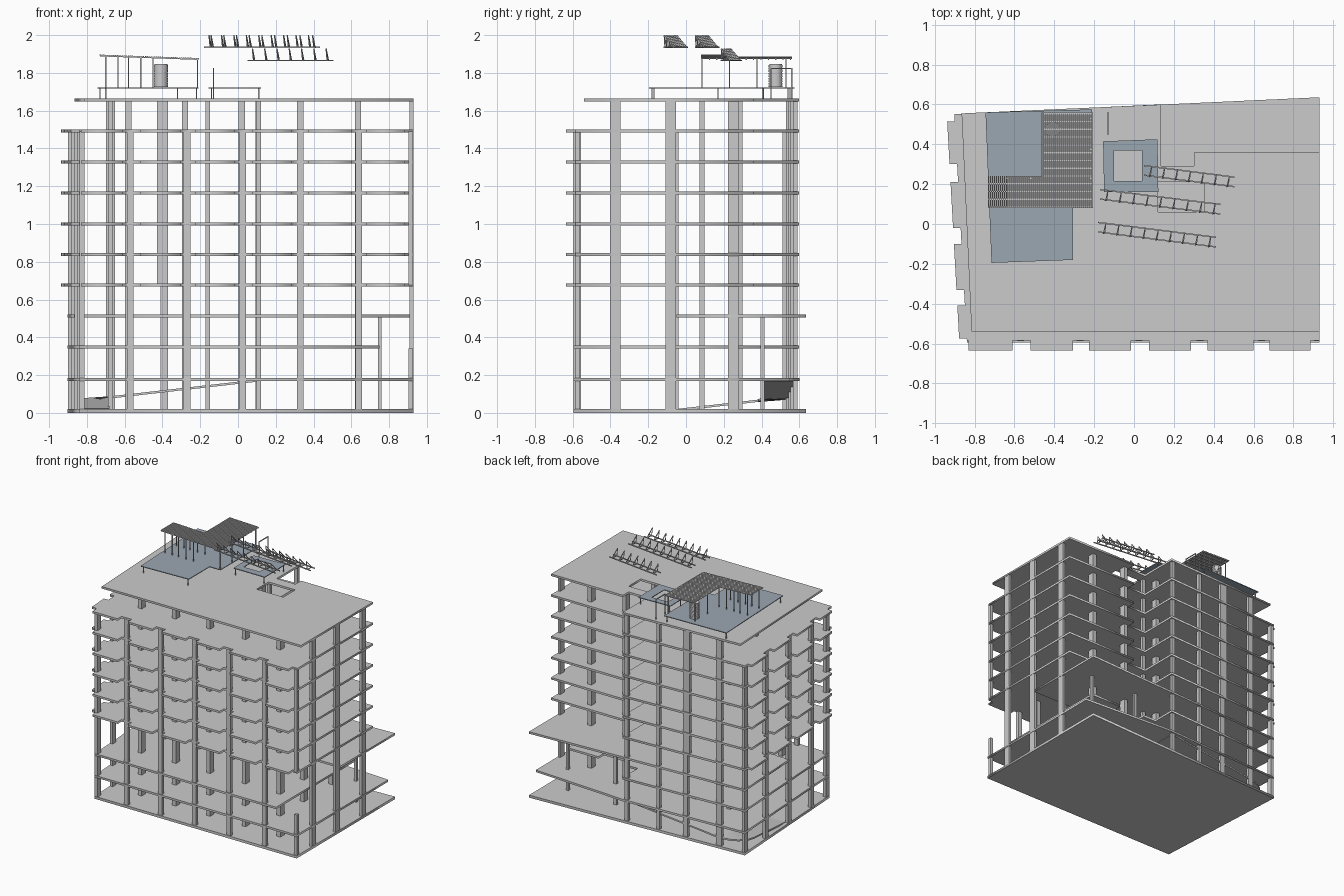
import bpy, bmesh, math
from mathutils import Vector

if "Cube" in bpy.data.objects:
    bpy.data.objects.remove(bpy.data.objects["Cube"])

T = 0.016  # slab thickness


def plate(name, outline, z, t=T, holes=(), mat=None):
    """Flat plate from an outline with optional holes, centred on height z."""
    cu = bpy.data.curves.new(name, 'CURVE')
    cu.dimensions, cu.fill_mode, cu.extrude = '2D', 'BOTH', t / 2
    for loop in (outline, *holes):
        sp = cu.splines.new('POLY')
        sp.points.add(len(loop) - 1)
        for p, (x, y) in zip(sp.points, loop):
            p.co = (x, y, 0, 1)
        sp.use_cyclic_u = True
    ob = bpy.data.objects.new(name, cu)
    ob.location.z = z
    bpy.context.collection.objects.link(ob)
    bpy.ops.object.select_all(action='DESELECT')
    ob.select_set(True)
    bpy.context.view_layer.objects.active = ob
    bpy.ops.object.convert(target='MESH')
    if mat:
        bpy.context.object.data.materials.append(mat)


def finish(name, bm):
    me = bpy.data.meshes.new(name)
    bm.to_mesh(me)
    bm.free()
    ob = bpy.data.objects.new(name, me)
    bpy.context.collection.objects.link(ob)
    return ob


def box(bm, x0, x1, y0, y1, z0, z1):
    vs = bmesh.ops.create_cube(bm, size=1)['verts']
    for v in vs:
        v.co = Vector(((x0 + x1) / 2 + v.co.x * (x1 - x0),
                       (y0 + y1) / 2 + v.co.y * (y1 - y0),
                       (z0 + z1) / 2 + v.co.z * (z1 - z0)))


def post(bm, x, y, wx, wy, z0, z1):
    box(bm, x - wx / 2, x + wx / 2, y - wy / 2, y + wy / 2, z0, z1)


def bar(bm, a, b, w):
    """Square bar between two points."""
    a, b = Vector(a), Vector(b)
    d = b - a
    q = d.to_track_quat('Z', 'Y')
    for v in bmesh.ops.create_cube(bm, size=1)['verts']:
        v.co = (a + b) / 2 + q @ Vector((v.co.x * w, v.co.y * w, v.co.z * d.length))


def left(y):  # slanted left facade
    return -0.87 - (y + 0.02) * 0.055


def back(x):  # slanted back facade
    return 0.593 + x * 0.046


# Lower slabs
base = [(left(-0.595), -0.595), (0.93, -0.595), (0.93, back(0.93)), (left(0.55), back(-0.9))]
plate("ground_slab", base, 0.01, 0.02)
plate("first_floor_slab", [*base[:2], (0.93, 0.55), (0.135, 0.6), base[3]], 0.178)
plate("second_floor_slab", [base[0], (0.75, -0.595), (0.75, 0.41), (0.48, 0.41), (0.48, 0.34),
      (0.25, 0.34), (0.25, 0.41), (0.135, 0.41), (0.135, back(0.135)), base[3]], 0.35)
plate("podium_roof_slab", [(left(-0.05), -0.05), (0.93, -0.05), base[2], base[3]], 0.514)

# Typical upper slabs with projecting bays along the front and left sides
typical = [(left(-0.585), -0.585)]
bays = [(-0.83, -0.61), (-0.52, -0.305), (-0.225, -0.015), (0.075, 0.285), (0.37, 0.60), (0.68, 0.885)]
for a, b in bays:
    typical += [(a, -0.585), (a, -0.635), (b, -0.635), (b, -0.585)]
typical += [(0.93, -0.585), (0.93, 0.36), (0.30, 0.36), (0.30, 0.29), (0.135, 0.29),
            (0.135, back(0.135)), (left(0.55), back(-0.9))]
for a, b in [(0.515, 0.30), (0.21, -0.02), (-0.10, -0.33), (-0.41, -0.575)]:
    typical += [(left(a), a), (left(a) - 0.038, a), (left(b) - 0.038, b), (left(b), b)]
levels = [0.676, 0.838, 1.0, 1.164, 1.329, 1.493]
for i, z in enumerate(levels):
    plate(f"upper_slab_{i + 1}", typical, z)

# Roof slab with stair opening
plate("roof_slab", [(-0.815, -0.54), (0.93, -0.54), (0.93, 0.36), (0.30, 0.36), (0.30, 0.29),
      (0.135, 0.29), (0.135, back(0.135)), (-0.865, 0.555)], 1.657,
      holes=[[(0.12, 0.06), (0.12, 0.21), (0.355, 0.21), (0.355, 0.06)]])

# Columns
ROOF, TOP = 1.652, 1.49
bm = bmesh.new()
for x in (-0.57, -0.27, 0.025, 0.33, 0.64):
    post(bm, x, -0.575, 0.035, 0.025, 0, TOP)
post(bm, 0.915, -0.575, 0.025, 0.025, 0, 0.34)
post(bm, 0.915, -0.575, 0.025, 0.025, 0.676, TOP)
for y in (0.53, 0.25, -0.06, -0.37, -0.575):
    post(bm, left(y) + 0.014, y, 0.025, 0.04, 0, TOP)
finish("facade_columns", bm)

bm = bmesh.new()
for y in (0.25, -0.08, -0.375):
    post(bm, 0.918, y, 0.02, 0.055, 0, ROOF)
for x, w in ((-0.675, 0.045), (-0.16, 0.025), (0.108, 0.03)):
    post(bm, x, back(x) - 0.02, w, 0.025, 0, ROOF)
post(bm, -0.39, 0.555, 0.04, 0.025, 0, 0.676)
post(bm, -0.40, 0.555, 0.06, 0.025, 0.676, ROOF)
finish("edge_columns", bm)

bm = bmesh.new()
for x in (-0.58, -0.28, 0.02, 0.33, 0.635):
    for y in (-0.375, -0.08, 0.275):
        post(bm, x, y, 0.033, 0.05, 0, ROOF)
for x, y in ((-0.675, 0.085), (-0.16, 0.085), (0.11, 0.235)):
    post(bm, x, y, 0.025, 0.025, 0, ROOF)
post(bm, 0.75, 0.405, 0.018, 0.02, 0, 0.514)
post(bm, 0.33, 0.405, 0.025, 0.02, 0, 0.514)
finish("interior_columns", bm)

# Car ramp turning the back left corner
path = [((-0.84, -0.04), (-0.68, -0.04), 0.022), ((-0.865, 0.38), (-0.68, 0.38), 0.07)]
for k in range(1, 6):
    a = math.radians(180 - 15 * k)
    path.append(((-0.67 + 0.195 * math.cos(a), 0.38 + 0.17 * math.sin(a)),
                 (-0.67 + 0.02 * math.cos(a), 0.38 + 0.02 * math.sin(a)), 0.07 + 0.003 * k))
path += [((-0.66, 0.555), (-0.66, 0.40), 0.09), ((0.11, 0.575), (0.11, 0.40), 0.178)]
bm = bmesh.new()
rows = [[bm.verts.new((*p, z - dz)) for p, dz in ((a, 0), (b, 0), (b, 0.012), (a, 0.012))]
        for a, b, z in path]
for r, s in zip(rows, rows[1:]):
    for i in range(4):
        bm.faces.new((r[i], r[(i + 1) % 4], s[(i + 1) % 4], s[i]))
bm.faces.new(rows[0])
bm.faces.new(rows[-1])
bmesh.ops.recalc_face_normals(bm, faces=bm.faces)
finish("car_ramp", bm)

# Roof terraces
blue = bpy.data.materials.new("terrace_blue")
blue.diffuse_color = (0.33, 0.39, 0.45, 1)
blue.use_nodes = True
blue.node_tree.nodes["Principled BSDF"].inputs["Base Color"].default_value = blue.diffuse_color
plate("large_terrace", [(-0.715, -0.195), (-0.305, -0.18), (-0.305, 0.08), (-0.21, 0.08),
      (-0.21, 0.575), (-0.745, 0.56)], 1.72, 0.006, mat=blue)
plate("small_terrace", [(-0.15, 0.16), (0.122, 0.16), (0.118, 0.425), (-0.155, 0.415)], 1.72, 0.006,
      holes=[[(-0.10, 0.215), (-0.10, 0.37), (0.04, 0.37), (0.04, 0.215)]], mat=blue)
bm = bmesh.new()
for x, y in ((-0.70, -0.18), (-0.32, -0.17), (-0.73, 0.54), (-0.22, 0.55), (-0.14, 0.17),
             (0.11, 0.17), (0.11, 0.41), (-0.14, 0.405)):
    post(bm, x, y, 0.006, 0.006, 1.66, 1.72)
finish("terrace_legs", bm)


# L-shaped pergola: posts, beams and fine slats on a slight slope
def slope(x):
    return 1.893 - (x + 0.73) * 0.035


bm = bmesh.new()
for i in range(53):
    x = -0.73 + i * 0.01
    y1 = 0.56 if x > -0.46 else 0.24
    box(bm, x - 0.0035, x + 0.0035, 0.08, y1, slope(x), slope(x) + 0.004)
for i in range(13):
    y = 0.085 + i * 0.039
    x0 = -0.73 if y < 0.24 else -0.455
    bar(bm, (x0, y, slope(x0) - 0.003), (-0.21, y, slope(-0.21) - 0.003), 0.006)
finish("pergola_slats", bm)
bm = bmesh.new()
for x in (-0.70, -0.635, -0.58, -0.515, -0.45, -0.215):
    ys = (0.085, 0.23) if x < -0.46 else (0.085, 0.23, 0.375, 0.53)
    for y in ys:
        post(bm, x, y, 0.006, 0.006, 1.72, slope(x))
finish("pergola_posts", bm)

# Ribbed round tank
bm = bmesh.new()
for i in range(9):
    for r, h, z in ((0.037, 0.009, 1.7285), (0.034, 0.005, 1.7355)):
        vs = bmesh.ops.create_cone(bm, cap_ends=True, segments=24, radius1=r, radius2=r, depth=h)['verts']
        bmesh.ops.translate(bm, verts=vs, vec=(-0.408, 0.475, z + i * 0.0135))
finish("roof_tank", bm)

# Roof gate frame
bm = bmesh.new()
for y in (0.45, 0.56):
    post(bm, -0.13, y, 0.006, 0.006, 1.66, 1.825)
box(bm, -0.133, -0.127, 0.447, 0.563, 1.82, 1.826)
finish("roof_gate", bm)

# Rooftop racks: two rails, rungs and triangular supports
for n, (xa, xb, ya, yb, z, count) in enumerate((
        (0.05, 0.505, 0.245, 0.187, 1.866, 7),
        (-0.17, 0.435, 0.125, 0.05, 1.936, 9),
        (-0.18, 0.412, -0.04, -0.115, 1.936, 9))):
    bm = bmesh.new()
    for off in (0, 0.048):
        bar(bm, (xa, ya + off, z), (xb, yb + off, z), 0.007)
    for i in range(count):
        f = (i + 0.5) / count
        x, y = xa + (xb - xa) * f, ya + (yb - ya) * f
        a, b, c = (x, y, z), (x + 0.006, y + 0.048, z), (x - 0.006, y - 0.004, z + 0.062)
        for p, q in ((a, b), (b, c), (c, a)):
            bar(bm, p, q, 0.005)
    finish(f"roof_rack_{n + 1}", bm)
